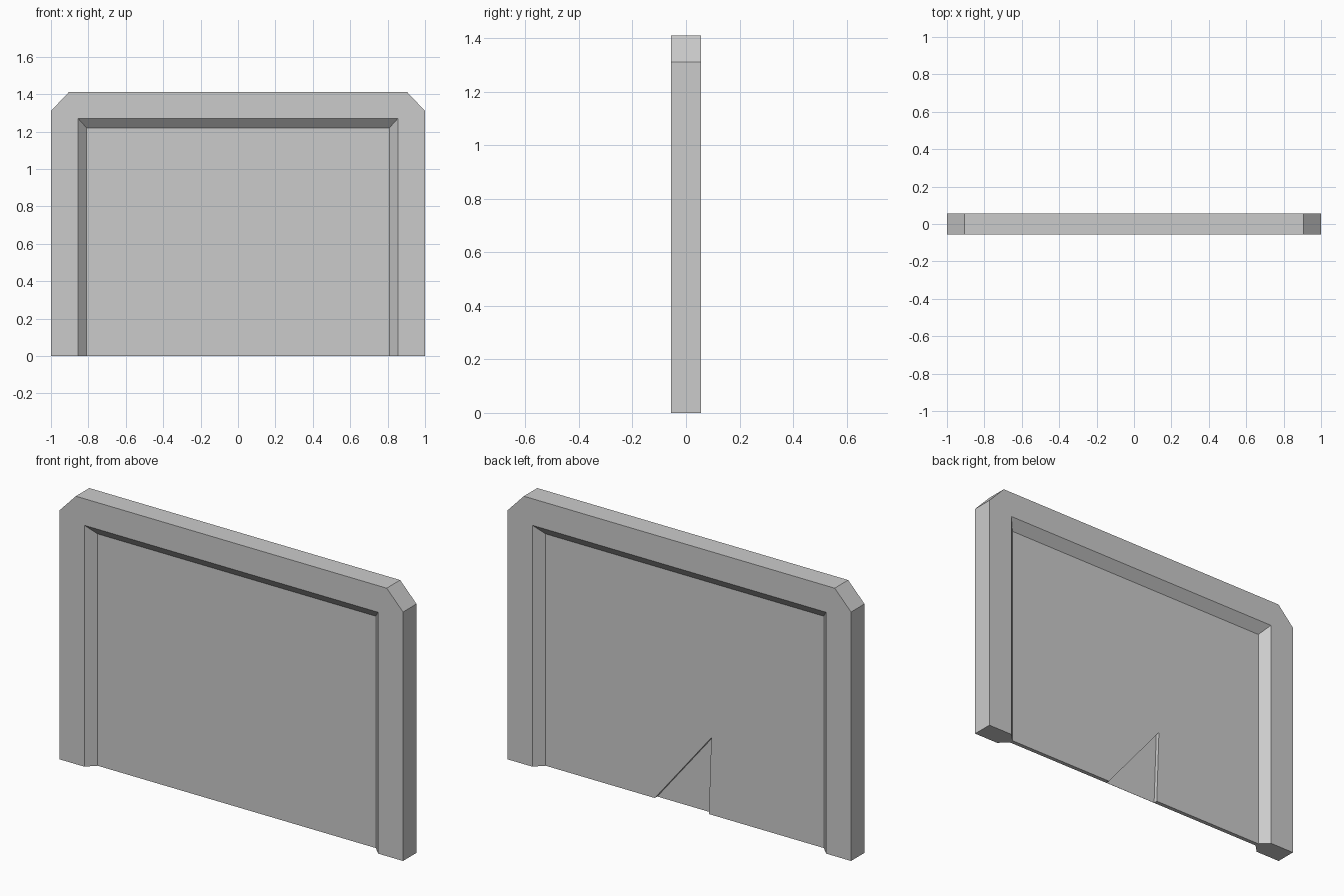
import bpy, bmesh
from mathutils import Vector

if "Cube" in bpy.data.objects:
    bpy.data.objects.remove(bpy.data.objects["Cube"])

H = 0.056      # half thickness of the frame
P = 0.011      # half thickness of the inset panel
F = -0.010     # depth of the notch floor, just behind the front skin

# Profiles in (x, z), each running bottom left -> top -> bottom right
outer = [(-1, 0), (-1, 1.31), (-0.905, 1.41), (0.905, 1.41), (1, 1.31), (1, 0)]
rim = [(-0.855, 0), (-0.855, 1.27), (0.855, 1.27), (0.855, 0)]
inset = [(-0.81, 0), (-0.81, 1.22), (0.81, 1.22), (0.81, 0)]
notch = [(0.174, 0), (-0.155, 0.405), (-0.141, 0)]

bm = bmesh.new()


def at(profile, y):
    return [Vector((x, y, z)) for x, z in profile]


def face(points):
    return bm.faces.new([bm.verts.new(p) for p in points])


def strip(a, b):
    for i in range(len(a) - 1):
        face([a[i], a[i + 1], b[i + 1], b[i]])


# Frame faces, sloped reveals and panels on both sides
for s in (-1, 1):
    o, r, q = at(outer, s * H), at(rim, s * H), at(inset, s * P)
    face(o + r[::-1])
    strip(r, q)
    face(q + (at(notch, P) if s > 0 else []))

# Outer edge of the frame
strip(at(outer, -H), at(outer, H))

# Triangular notch in the back panel
strip(at(notch, P), at(notch, F))
face(at(notch, F))

# Underside
ends = [(-1, H), (-0.855, H), (-0.81, P)]
front = [(x, -y) for x, y in ends] + [(-x, -y) for x, y in ends[::-1]]
back = [(-x, y) for x, y in ends]
back += [(0.174, P), (0.174, F), (-0.141, F), (-0.141, P)] + ends[::-1]
face([Vector((x, y, 0)) for x, y in front + back])

bmesh.ops.remove_doubles(bm, verts=bm.verts[:], dist=0.0001)
bmesh.ops.recalc_face_normals(bm, faces=bm.faces[:])
mesh = bpy.data.meshes.new("framed_panel")
bm.to_mesh(mesh)
bm.free()
bpy.context.collection.objects.link(bpy.data.objects.new("framed_panel", mesh))
